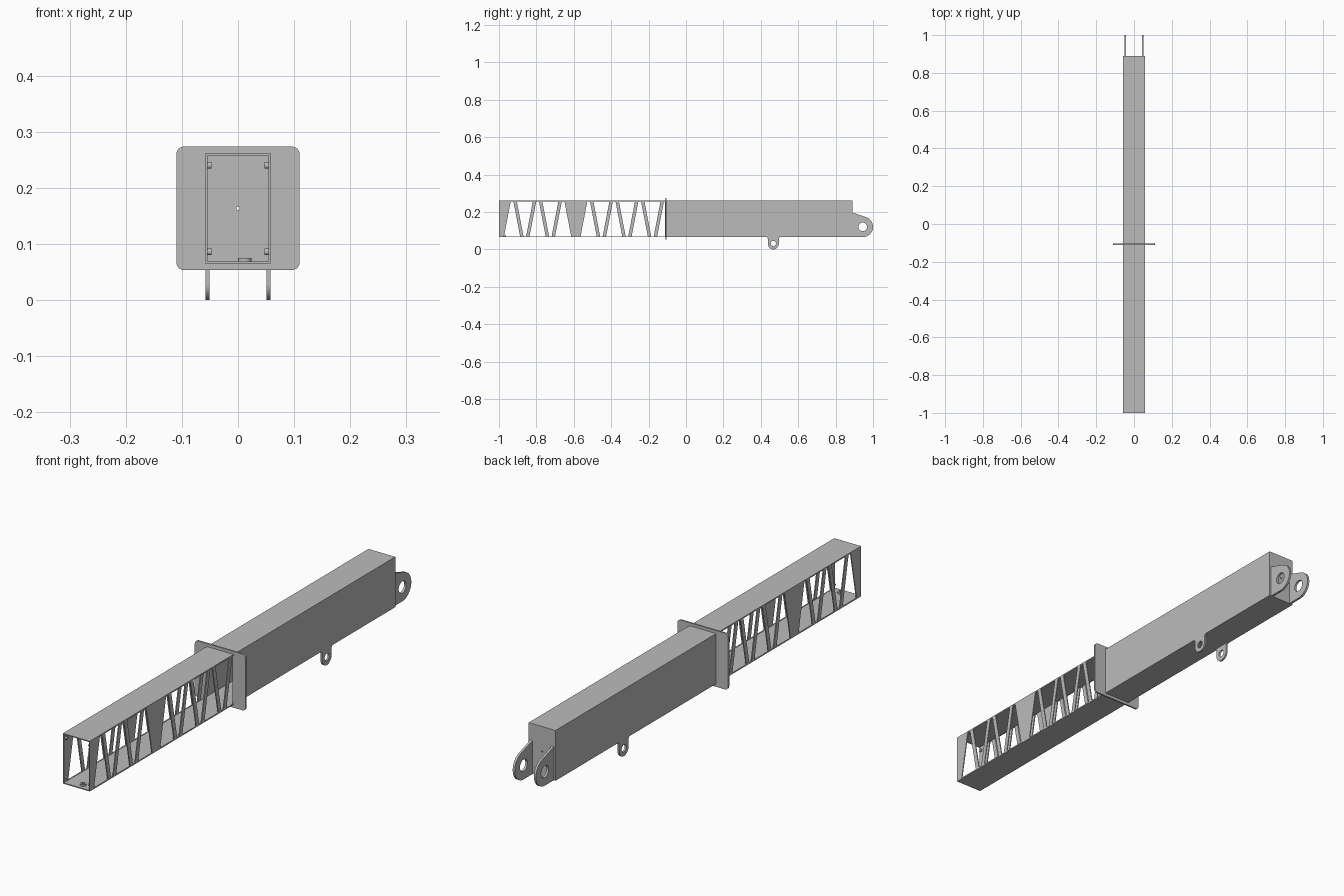
import bpy
from math import sin, cos, pi, radians

cube = bpy.data.objects.get("Cube")
if cube:
    bpy.data.objects.remove(cube, do_unlink=True)

steel = bpy.data.materials.new("grey_steel")
steel.use_nodes = True
grey = (0.5, 0.5, 0.5, 1)
steel.diffuse_color = grey
steel.node_tree.nodes["Principled BSDF"].inputs["Base Color"].default_value = grey

HALF_W, WALL = 0.058, 0.004
FRONT, BACK, LOW, HIGH = -1.0, 0.89, 0.065, 0.262
MID_Z = (LOW + HIGH) / 2
FLANGE_Y = -0.107
SIDE = (pi / 2, 0, pi / 2)    # outline drawn in y, z
FACING = (pi / 2, 0, 0)       # outline drawn in x, z
FLAT = (0, 0, 0)              # outline drawn in x, y


def arc(cx, cy, r, start=0, end=360, n=32):
    angles = [radians(start + (end - start) * i / n) for i in range(n + 1)]
    pts = [(cx + r * cos(a), cy + r * sin(a)) for a in angles]
    return pts[:-1] if end - start == 360 else pts


def rect(x0, x1, y0, y1):
    return [(x0, y0), (x1, y0), (x1, y1), (x0, y1)]


def plate(name, loops, thickness, rotation, location):
    """Flat plate from an outer outline and hole outlines."""
    curve = bpy.data.curves.new(name, 'CURVE')
    curve.dimensions = '2D'
    curve.fill_mode = 'BOTH'
    curve.extrude = thickness / 2
    for pts in loops:
        spline = curve.splines.new('POLY')
        spline.points.add(len(pts) - 1)
        for p, (u, v) in zip(spline.points, pts):
            p.co = (u, v, 0, 1)
        spline.use_cyclic_u = True
    temp = bpy.data.objects.new(name + "_outline", curve)
    bpy.context.collection.objects.link(temp)
    graph = bpy.context.evaluated_depsgraph_get()
    mesh = bpy.data.meshes.new_from_object(temp.evaluated_get(graph))
    bpy.data.objects.remove(temp, do_unlink=True)
    mesh.materials.clear()
    mesh.materials.append(steel)
    obj = bpy.data.objects.new(name, mesh)
    obj.rotation_euler, obj.location = rotation, location
    bpy.context.collection.objects.link(obj)
    return obj


# Truss windows: alternating upright and inverted tapered openings
w_low, w_high = LOW + 0.005, HIGH - 0.005
wide, narrow, pitch, first = 0.043, 0.007, 0.1365, -0.93
windows = []
for i in range(12):
    if i == 5:                # solid bay in the middle of the truss
        continue
    c = first + i * pitch / 2
    b, t = (wide, narrow) if i % 2 == 0 else (narrow, wide)
    windows.append([(c - b, w_low), (c + b, w_low), (c + t, w_high), (c - t, w_high)])
c, stop = first + 6 * pitch, FLANGE_Y - 0.005
windows.append([(c - wide, w_low), (stop, w_low), (stop, w_high), (c - narrow, w_high)])

# Rear lug and lower lug outlines
rear_lug = [(BACK - 0.002, LOW)] + arc(0.945, 0.12, 0.055, -90, 70) + [(BACK - 0.002, 0.197)]
lug_y = 0.467
lower_lug = ([(lug_y - 0.035, LOW + 0.001), (lug_y - 0.029, LOW - 0.007)]
             + arc(lug_y, 0.029, 0.029, 180, 360)
             + [(lug_y + 0.029, LOW - 0.007), (lug_y + 0.035, LOW + 0.001)])

for side, s in (("left", 1), ("right", -1)):
    plate(side + "_side_wall", [rect(FRONT, BACK, LOW, HIGH)] + windows,
          WALL, SIDE, (s * (HALF_W - WALL / 2), 0, 0))
    plate(side + "_rear_lug", [rear_lug, arc(0.945, 0.12, 0.023)],
          0.009, SIDE, (s * 0.046, 0, 0))
    plate(side + "_lower_lug", [lower_lug, arc(lug_y, 0.031, 0.014)],
          0.007, SIDE, (s * (HALF_W - 0.0035), 0, 0))
    # Small bolt heads inside the open front end
    for level, z in (("upper", 0.24), ("lower", 0.086)):
        plate(f"{side}_{level}_bolt", [arc(-0.988, z, 0.006, n=16)],
              0.007, SIDE, (s * 0.0505, 0, 0))

# Top and bottom skins between the side walls
inner = HALF_W - WALL
for name, z in (("top_skin", HIGH - WALL / 2), ("bottom_skin", LOW + WALL / 2)):
    plate(name, [rect(-inner, inner, FRONT, BACK)], WALL, FLAT, (0, 0, z))

# Closed rear end with a small centre hole
plate("rear_cap", [rect(-inner, inner, LOW + WALL, HIGH - WALL), arc(0, MID_Z, 0.003, n=16)],
      WALL, FACING, (0, BACK - WALL / 2, 0))

# Rounded flange around the beam
half, r = 0.11, 0.014
k = half - r
outline = []
for i, (sx, sz) in enumerate(((1, 1), (-1, 1), (-1, -1), (1, -1))):
    outline += arc(sx * k, MID_Z + sz * k, r, i * 90, i * 90 + 90, 8)
plate("flange", [outline, rect(-HALF_W, HALF_W, LOW, HIGH)],
      0.007, FACING, (0, FLANGE_Y, 0))

# Washer on the floor at the front
plate("floor_washer", [arc(0.012, -0.975, 0.012), arc(0.012, -0.975, 0.005, n=16)],
      0.006, FLAT, (0, 0, LOW + WALL + 0.003))

# Smooth the round rims, keep plate edges sharp
bpy.ops.object.select_all(action='DESELECT')
for obj in bpy.context.collection.objects:
    if obj.type == 'MESH' and steel.name in obj.data.materials:
        obj.select_set(True)
        bpy.context.view_layer.objects.active = obj
bpy.ops.object.shade_smooth_by_angle(angle=radians(30))
